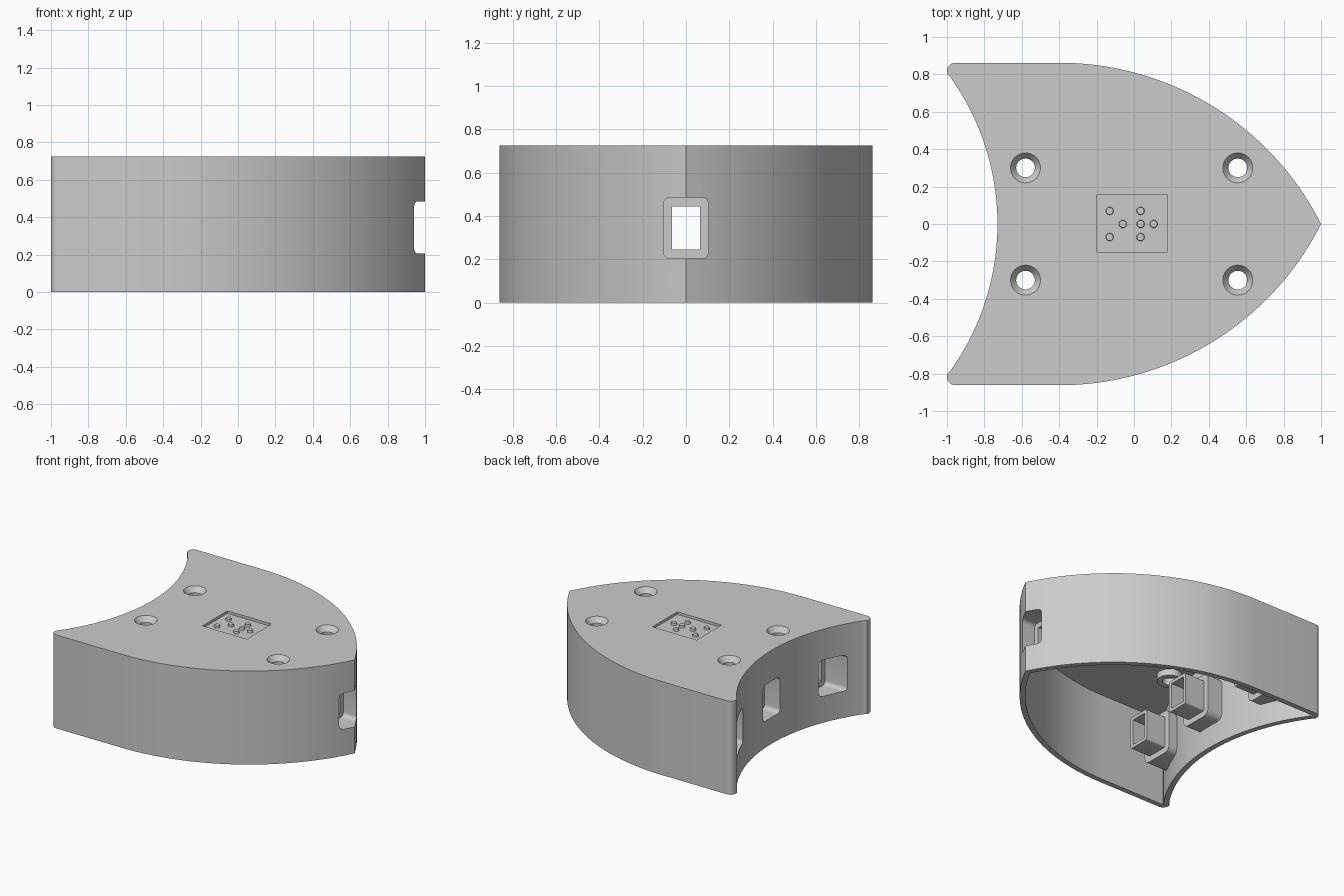
import bpy, bmesh
from math import sin, cos, pi, sqrt, atan2, asin, radians

if "Cube" in bpy.data.objects:
    bpy.data.objects.remove(bpy.data.objects["Cube"])

H, W, T = 0.725, 0.862, 0.04          # height, half width, wall thickness
R = (1.4 ** 2 + W ** 2) / (2 * W)     # nose arc radius, centre (-0.4, W-R)
CX, RC = -2.08, 1.35                  # concave back arc centre and radius


def arc(cx, cy, r, a0, a1, n):
    return [(cx + r * cos(a0 + (a1 - a0) * i / n), cy + r * sin(a0 + (a1 - a0) * i / n))
            for i in range(n + 1)]


def prism(name, pts, lo, hi, axis='z'):
    """Extrude a closed 2D profile along z (points x,y) or x (points y,z)."""
    bm = bmesh.new()
    place = (lambda p, h: (p[0], p[1], h)) if axis == 'z' else (lambda p, h: (h, p[0], p[1]))
    a = [bm.verts.new(place(p, lo)) for p in pts]
    b = [bm.verts.new(place(p, hi)) for p in pts]
    bm.faces.new(a)
    bm.faces.new(b)
    for i in range(len(pts)):
        j = (i + 1) % len(pts)
        bm.faces.new((a[i], a[j], b[j], b[i]))
    return finish(name, bm)


def finish(name, bm):
    bmesh.ops.recalc_face_normals(bm, faces=bm.faces)
    me = bpy.data.meshes.new(name)
    bm.to_mesh(me)
    bm.free()
    ob = bpy.data.objects.new(name, me)
    bpy.context.collection.objects.link(ob)
    return ob


def cone(name, x, y, z0, z1, r0, r1, n=32):
    bm = bmesh.new()
    lower, upper = [[bm.verts.new((px, py, z)) for px, py in arc(x, y, r, 0, 2 * pi * (n - 1) / n, n - 1)]
                    for r, z in ((r0, z0), (r1, z1))]
    bm.faces.new(lower)
    bm.faces.new(upper)
    for i in range(n):
        j = (i + 1) % n
        bm.faces.new((lower[i], lower[j], upper[j], upper[i]))
    return finish(name, bm)


def cut(target, tool):
    """Subtract tool from target and discard the tool."""
    m = target.modifiers.new('cut', 'BOOLEAN')
    m.operation, m.solver, m.object = 'DIFFERENCE', 'EXACT', tool
    bpy.context.view_layer.objects.active = target
    bpy.ops.object.modifier_apply(modifier=m.name)
    bpy.data.objects.remove(tool)


def rounded(cy, hw, z0, z1, r):
    """Rounded rectangle in the y,z plane."""
    if r == 0:
        return [(cy - hw, z0), (cy + hw, z0), (cy + hw, z1), (cy - hw, z1)]
    out = []
    for i, (y, z) in enumerate(((cy + hw - r, z1 - r), (cy - hw + r, z1 - r),
                                (cy - hw + r, z0 + r), (cy + hw - r, z0 + r))):
        out += arc(y, z, r, i * pi / 2, (i + 1) * pi / 2, 6)
    return out


def outline(t):
    """Body outline moved inwards by t."""
    r, cy = R - t, W - R
    half = arc(-0.4, cy, r, asin(-cy / r), pi / 2, 40)
    if t == 0:
        rr = 0.045
        px, py = -0.955, W - rr
        a = atan2(py, px - CX)
        half += arc(px, py, rr, pi / 2, pi + a, 12)[:-1]
    else:
        a = asin((W - t) / (RC + t))
    half += arc(CX, 0, RC + t, a, 0, 20)
    half[0] = (half[0][0], 0)
    return half + [(x, -y) for x, y in half[-2:0:-1]]


# Connector sockets: y, outer end, pocket floor, tube end (all run along x)
sockets = [(0.0, -1.1, -0.60, -0.40), (0.57, -1.1, -0.72, -0.52),
           (-0.57, -1.1, -0.72, -0.52), (0.0, 1.1, 0.83, 0.62)]
screws = [(x, y) for x in (-0.58, 0.555) for y in (-0.3, 0.3)]


def along(name, profile, a, b):
    return prism(name, profile, min(a, b), max(a, b), 'x')


# Inner cavity, leaving material for the sockets and screw bosses
cavity = prism('cavity', outline(T), -0.1, H - T)
for y, out, floor, end in sockets:
    d = 1 if end > out else -1
    cut(cavity, along('block', rounded(y, 0.135, 0.175, 0.515, 0.05), out, floor + 0.03 * d))
    cut(cavity, along('tube', rounded(y, 0.09, 0.22, 0.47, 0.015), out, end - 0.0005 * d))
for x, y in screws:
    cut(cavity, cone('boss', x, y, H - 0.09, H + 0.1, 0.09, 0.09))

# Shell
body = prism('shell_body', outline(0), 0, H)
cut(body, cavity)

# Socket pockets and through holes
for y, out, floor, end in sockets:
    d = 1 if end > out else -1
    cut(body, along('pocket', rounded(y, 0.105, 0.205, 0.485, 0.03), out, floor))
    cut(body, along('bore', rounded(y, 0.064, 0.245, 0.445, 0), out, end + 0.02 * d))

# Countersunk screw holes
for x, y in screws:
    cut(body, cone('hole', x, y, H - 0.15, H + 0.05, 0.05, 0.05))
    cut(body, cone('countersink', x, y, H - 0.045, H + 0.005, 0.046, 0.084))

# Shallow recessed panel in the top
cut(body, prism('panel', [(-0.2, -0.15), (0.18, -0.15), (0.18, 0.155), (-0.2, 0.155)],
                H - 0.02, H + 0.1))

# Small pegs on the panel
for i, (x, y) in enumerate([(-0.13, 0.07), (-0.13, -0.07), (-0.06, 0), (0.035, 0.07),
                            (0.035, 0), (0.035, -0.07), (0.105, 0)]):
    cone(f'panel_peg_{i + 1}', x, y, H - 0.025, H - 0.003, 0.022, 0.019, 20)

# Smooth the curved walls, keep edges sharp
for ob in bpy.context.scene.objects:
    bpy.ops.object.select_all(action='DESELECT')
    ob.select_set(True)
    bpy.context.view_layer.objects.active = ob
    bpy.ops.object.shade_smooth_by_angle(angle=radians(30))
